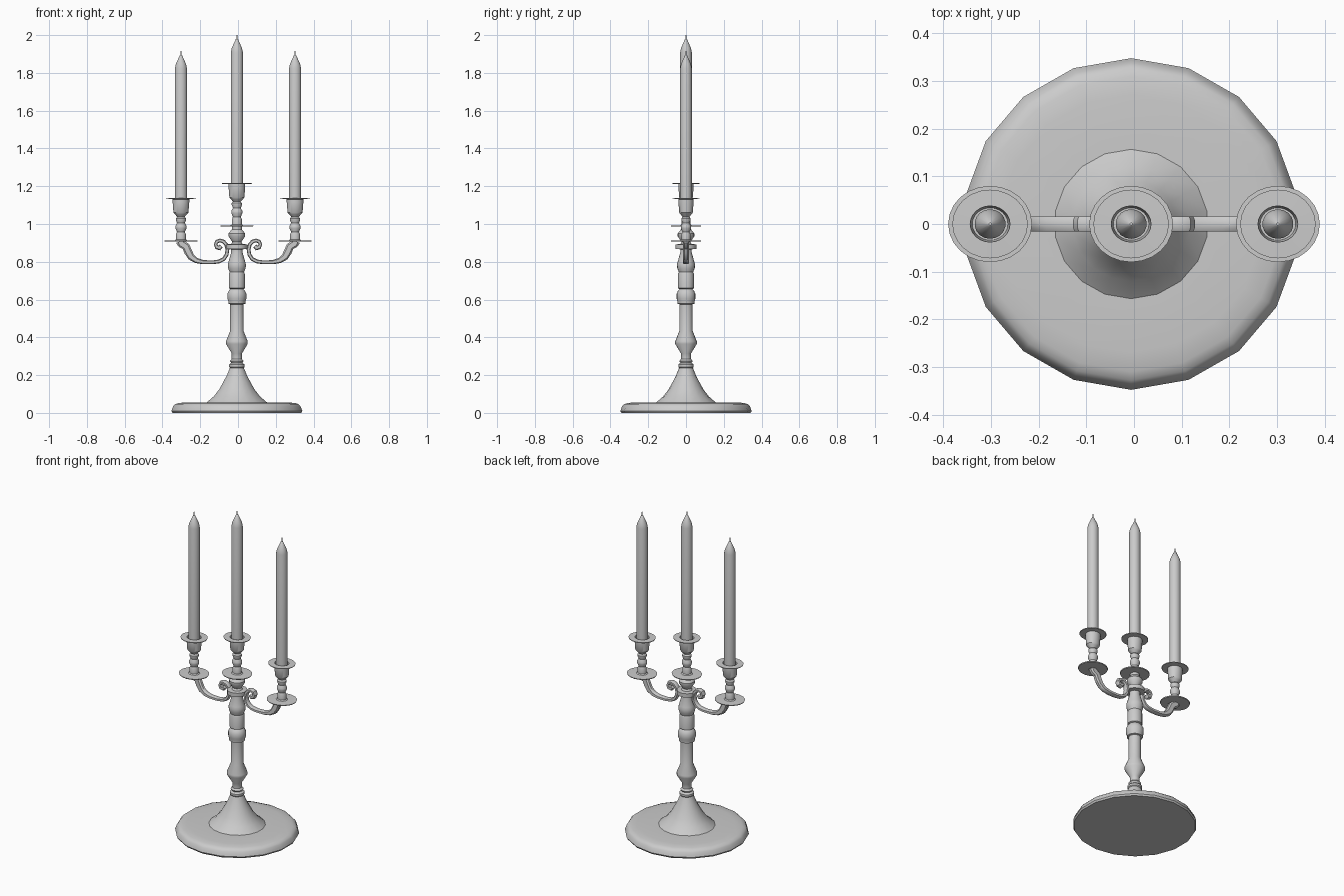
import bpy, bmesh, math
from mathutils import Vector

CX = -0.006   # the column sits slightly left of the arm midpoint


def finish(bm, name, angle=35):
    bmesh.ops.remove_doubles(bm, verts=bm.verts, dist=1e-5)
    bmesh.ops.recalc_face_normals(bm, faces=bm.faces)
    me = bpy.data.meshes.new(name)
    bm.to_mesh(me)
    bm.free()
    ob = bpy.data.objects.new(name, me)
    bpy.context.collection.objects.link(ob)
    bpy.ops.object.select_all(action='DESELECT')
    bpy.context.view_layer.objects.active = ob
    ob.select_set(True)
    bpy.ops.object.shade_smooth_by_angle(angle=math.radians(angle))
    return ob


def skin(bm, rings):
    """Bridge consecutive closed rings and cap both ends."""
    n = len(rings[0])
    for a, b in zip(rings, rings[1:]):
        for i in range(n):
            j = (i + 1) % n
            bm.faces.new((a[i], a[j], b[j], b[i]))
    bm.faces.new(rings[0])
    bm.faces.new(rings[-1])


def lathe(name, profile, x=0.0, z0=0.0, sides=18, sx=1.0):
    """Revolve (radius, height) points, with x stretched by sx."""
    bm = bmesh.new()
    rings = []
    for r, z in profile:
        ring = []
        for i in range(sides):
            a = math.pi / 2 + 2 * math.pi * i / sides
            ring.append(bm.verts.new((x + sx * r * math.cos(a), r * math.sin(a), z0 + z)))
        rings.append(ring)
    skin(bm, rings)
    return finish(bm, name)


# Round foot with rolled rim
lathe("base", [(.342, 0), (.348, .010), (.344, .020), (.338, .036), (.328, .046),
               (.310, .052), (.270, .056), (.150, .056)], CX, sx=1.012)

# Flared neck rising from the foot
lathe("neck", [(.159, .054), (.120, .088), (.092, .125), (.070, .165),
               (.052, .200), (.040, .230), (.036, .240)], CX, sx=1.03)

# Turned column
lathe("column", [(.034, .235), (.041, .244), (.041, .256), (.030, .265), (.036, .275),
                 (.027, .285), (.027, .315), (.057, .365), (.057, .380), (.035, .435),
                 (.035, .575), (.045, .578), (.045, .590), (.050, .605), (.050, .630),
                 (.042, .648), (.034, .656), (.042, .660), (.042, .735), (.038, .745),
                 (.046, .765), (.048, .785), (.044, .800), (.030, .850), (.030, .866),
                 (.056, .868), (.056, .892), (.030, .894), (.024, .905), (.044, .935),
                 (.044, .950), (.026, .972), (.026, .990)], CX, sx=1.02)

# Candle holder: drip plate, turned stem, cup and open rim plate
HOLDER = [(.020, -.003), (.078, -.003), (.080, .002), (.030, .003), (.024, .008),
          (.024, .035), (.019, .048), (.027, .068), (.027, .078), (.019, .095),
          (.025, .112), (.025, .120), (.018, .128), (.028, .140), (.036, .150),
          (.040, .205), (.040, .221), (.071, .222), (.072, .226), (.038, .227),
          (.034, .170), (.010, .170)]

# Tapered candle with wick; the two lengths share the same tip
def candle(name, x, bottom, top):
    lathe(name, [(.031, bottom), (.031, top - .092), (.026, top - .068), (.006, top - .022),
                 (.003, top - .020), (.003, top)], x, sx=1.05)


for side, x, plate_z, tip in (("left", -.302, .910, 1.915),
                              ("centre", CX, .990, 2.0),
                              ("right", .302, .910, 1.915)):
    lathe(side + "_holder", HOLDER, x, plate_z, 24, 1.1)
    candle(side + "_candle", x, plate_z + .16, tip)

# Scrolled arm: (x, z, half thickness) along the path from curl to drip plate
ARM = [(.088, .884, .010), (.098, .874, .014), (.112, .877, .012), (.119, .892, .009),
       (.112, .907, .010), (.095, .913, .010), (.076, .907, .010), (.062, .890, .010),
       (.056, .865, .010), (.060, .838, .010), (.075, .815, .010), (.100, .802, .010),
       (.135, .797, .010), (.185, .798, .011), (.222, .807, .014), (.248, .826, .019),
       (.264, .853, .021), (.275, .880, .021), (.298, .895, .022), (.303, .909, .026)]


def arm(name, mirror):
    bm = bmesh.new()
    pts = [Vector((x, 0, z)) for x, z, _ in ARM]
    rings = []
    for i, p in enumerate(pts):
        t = (pts[min(i + 1, len(pts) - 1)] - pts[max(i - 1, 0)]).normalized()
        n = Vector((-t.z, 0, t.x))
        h, w = ARM[i][2], .0155
        ring = []
        # chamfered rectangular section
        for u, v in ((1, .5), (.6, 1), (-.6, 1), (-1, .5), (-1, -.5), (-.6, -1), (.6, -1), (1, -.5)):
            q = p + n * h * u + Vector((0, w * v, 0))
            ring.append(bm.verts.new((q.x * mirror, q.y, q.z)))
        rings.append(ring)
    skin(bm, rings)
    finish(bm, name)


arm("right_arm", 1)
arm("left_arm", -1)
